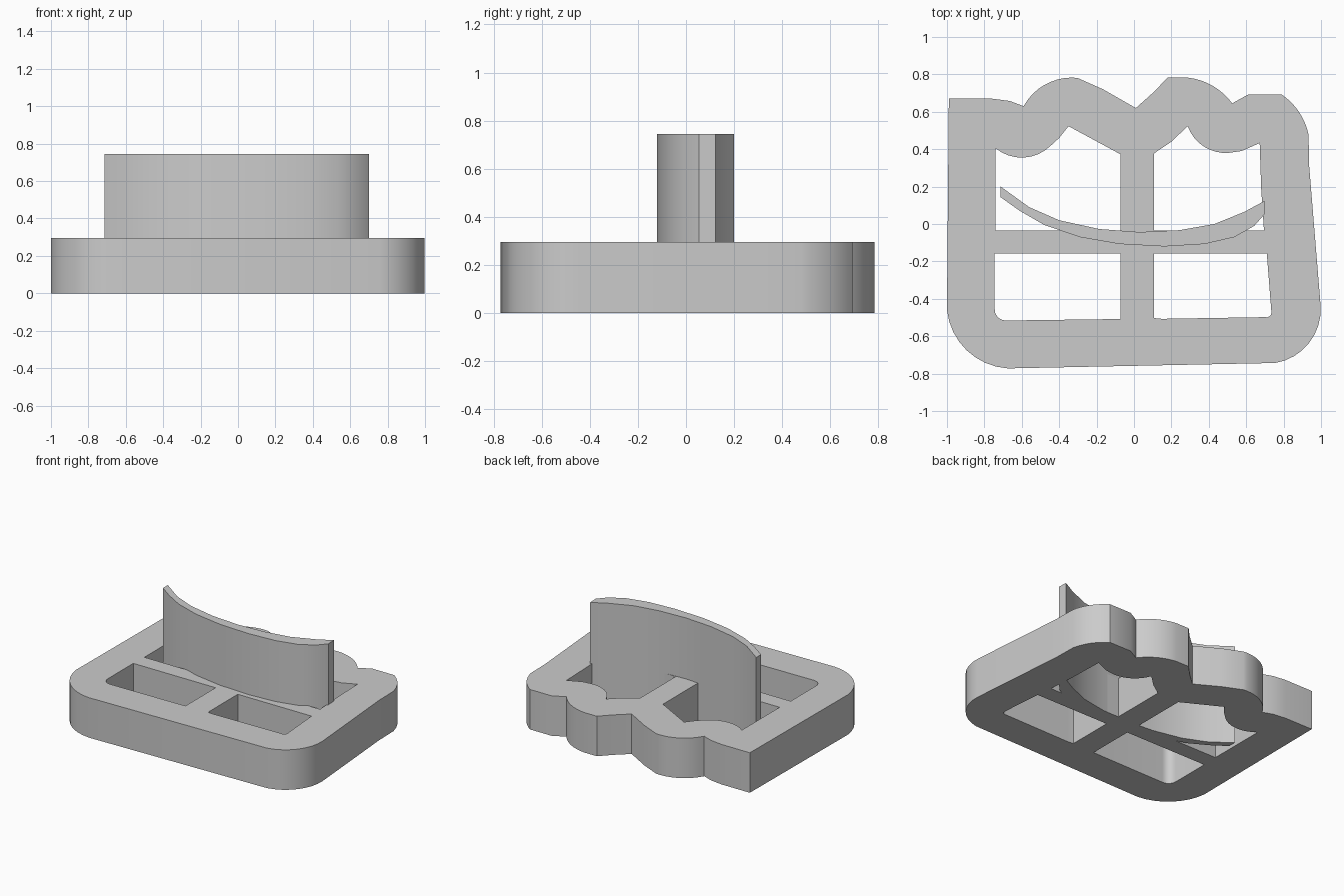
import bpy, bmesh, math
from mathutils import Vector

cube = bpy.data.objects.get("Cube")
if cube:
    bpy.data.objects.remove(cube, do_unlink=True)

BASE_TOP = 0.295
BLADE_TOP = 0.745

grey = bpy.data.materials.new("plain grey")
grey.use_nodes = True
grey.diffuse_color = (0.6, 0.6, 0.6, 1)
grey.node_tree.nodes["Principled BSDF"].inputs["Base Color"].default_value = grey.diffuse_color


def arc(start, middle, end, steps=8):
    """Points of the circular arc running through three points."""
    a, b, c = Vector(start), Vector(middle), Vector(end)
    p, q = b - a, c - a
    d = 2 * p.cross(q)
    centre = a + Vector((q.y * p.length_squared - p.y * q.length_squared,
                         p.x * q.length_squared - q.x * p.length_squared)) / d
    spoke = a - centre
    first = math.atan2(spoke.y, spoke.x)
    last = math.atan2(c.y - centre.y, c.x - centre.x)
    turn = (last - first) % math.tau
    if d < 0:
        turn -= math.tau
    angles = [first + turn * i / steps for i in range(steps + 1)]
    return [(centre.x + spoke.length * math.cos(t),
             centre.y + spoke.length * math.sin(t)) for t in angles]


def extrude_outline(name, loops, height):
    """Filled outline with optional holes, raised from the ground to a height."""
    curve = bpy.data.curves.new(name + " outline", "CURVE")
    curve.dimensions = "2D"
    curve.fill_mode = "BOTH"
    curve.extrude = height / 2
    for points in loops:
        spline = curve.splines.new("POLY")
        spline.points.add(len(points) - 1)
        for point, (x, y) in zip(spline.points, points):
            point.co = (x, y, 0, 1)
        spline.use_cyclic_u = True
    helper = bpy.data.objects.new(name + " helper", curve)
    bpy.context.collection.objects.link(helper)
    bpy.context.view_layer.update()
    depsgraph = bpy.context.evaluated_depsgraph_get()
    mesh = bpy.data.meshes.new_from_object(helper.evaluated_get(depsgraph))
    bpy.data.objects.remove(helper, do_unlink=True)
    bpy.data.curves.remove(curve)

    # Weld the caps to the walls and stand the part on the ground
    bm = bmesh.new()
    bm.from_mesh(mesh)
    bmesh.ops.remove_doubles(bm, verts=bm.verts, dist=0.0005)
    bmesh.ops.translate(bm, verts=bm.verts, vec=(0, 0, height / 2))
    bmesh.ops.recalc_face_normals(bm, faces=bm.faces)
    bm.to_mesh(mesh)
    bm.free()
    mesh.name = name
    mesh.materials.clear()
    mesh.materials.append(grey)
    obj = bpy.data.objects.new(name, mesh)
    bpy.context.collection.objects.link(obj)
    bpy.ops.object.select_all(action="DESELECT")
    obj.select_set(True)
    bpy.context.view_layer.objects.active = obj
    bpy.ops.object.shade_smooth_by_angle(angle=math.radians(30))
    return obj


# Outer rim: scalloped back edge, then rounded front corners
rim = [(-.99, .67), (-.76, .67), (-.665, .658)]
rim += arc((-.59, .63), (-.48, .743), (-.33, .783))
rim += [(-.3, .78), (-.165, .72), (.01, .62), (.105, .705)]
rim += [(.18, .783)] + arc((.285, .783), (.435, .73), (.525, .645))
rim += [(.61, .692)] + arc((.79, .692), (.885, .595), (.933, .48))
rim += [(.937, .305)] + arc((.998, -.44), (.92, -.655), (.755, -.743))
rim += arc((-.675, -.772), (-.905, -.665), (-1, -.46))

# Four windows separated by a cross of bars
left_bar, right_bar, bar_back, bar_front = -.073, .108, -.035, -.157
back_left = arc((-.74, .405), (-.595, .355), (-.447, .417))
back_left += [(-.4, .46), (-.35, .523), (left_bar, .373),
              (left_bar, bar_back), (-.74, bar_back)]
back_right = [(right_bar, .378), (.2, .44)]
back_right += arc((.287, .523), (.377, .412), (.505, .38))
back_right += [(.575, .39), (.672, .433), (.68, .19),
               (.695, bar_back), (right_bar, bar_back)]
front_left = [(-.745, bar_front), (left_bar, bar_front), (left_bar, -.508)]
front_left += arc((-.68, -.516), (-.727, -.499), (-.745, -.455), 5)
front_right = [(right_bar, bar_front), (.71, bar_front)]
front_right += arc((.735, -.475), (.724, -.494), (.7, -.498), 4)
front_right += [(.15, -.507), (right_bar, -.503)]

extrude_outline("base_frame", [rim, back_left, back_right, front_left, front_right], BASE_TOP)

# Tall curved blade, thickest in the middle
back_face = [(-.713, .2), (-.56, .09), (-.4, .02), (-.185, -.027), (.03, -.043),
             (.243, -.033), (.43, 0), (.59, .065), (.697, .123)]
front_face = [(.7, .055), (.643, -.01), (.537, -.07), (.377, -.107), (.163, -.12),
              (-.077, -.107), (-.29, -.07), (-.48, -.005), (-.61, .07), (-.713, .143)]
extrude_outline("curved_blade", [back_face + front_face], BLADE_TOP)
